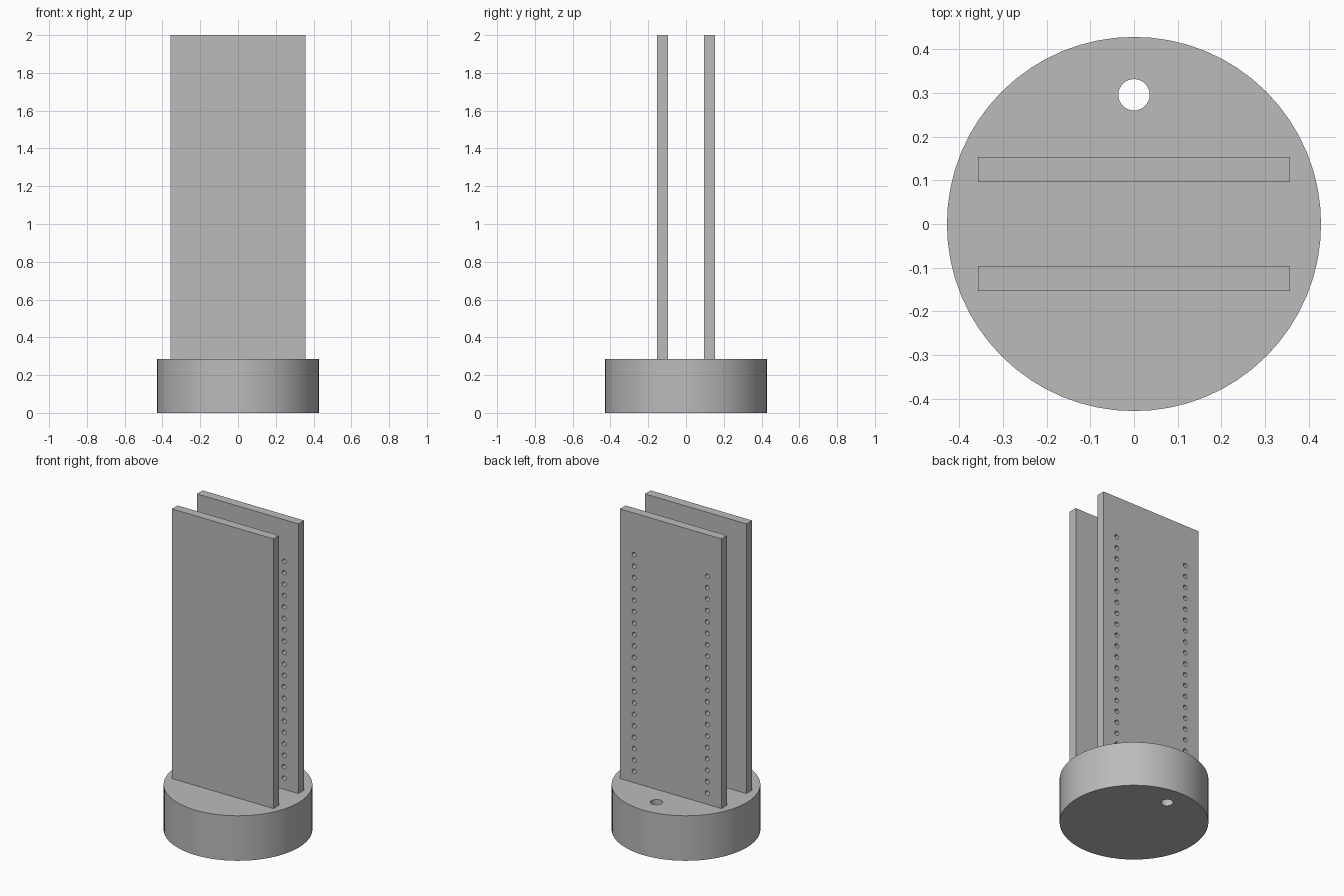
import bpy
import bmesh
from mathutils import Matrix, Vector
from math import radians

if "Cube" in bpy.data.objects:
    bpy.data.objects.remove(bpy.data.objects["Cube"], do_unlink=True)

grey = bpy.data.materials.new("plain grey")
grey.use_nodes = True
colour = (0.5, 0.5, 0.5, 1)
grey.diffuse_color = colour
grey.node_tree.nodes["Principled BSDF"].inputs["Base Color"].default_value = colour

BASE_H, BASE_R = 0.286, 0.4286
TOP = 2.0


def finish(name, bm):
    mesh = bpy.data.meshes.new(name)
    bm.to_mesh(mesh)
    bm.free()
    mesh.materials.append(grey)
    obj = bpy.data.objects.new(name, mesh)
    bpy.context.collection.objects.link(obj)
    return obj


def add_cylinder(bm, centre, radius, depth, sides, turn=Matrix()):
    bmesh.ops.create_cone(bm, cap_ends=True, segments=sides, radius1=radius,
                          radius2=radius, depth=depth,
                          matrix=Matrix.Translation(centre) @ turn)


def add_panel(name, y):
    bm = bmesh.new()
    size = Matrix.Diagonal((0.714, 0.057, TOP - BASE_H, 1))
    middle = Matrix.Translation((0, y, (TOP + BASE_H) / 2))
    bmesh.ops.create_cube(bm, size=1, matrix=middle @ size)
    return finish(name, bm)


def cut(obj, cutter):
    cutter.hide_render = True
    mod = obj.modifiers.new("holes", "BOOLEAN")
    mod.operation = "DIFFERENCE"
    mod.solver = "EXACT"
    mod.object = cutter
    bpy.context.view_layer.update()
    graph = bpy.context.evaluated_depsgraph_get()
    mesh = bpy.data.meshes.new_from_object(obj.evaluated_get(graph))
    obj.modifiers.clear()
    obj.data = mesh
    bpy.data.objects.remove(cutter, do_unlink=True)


# Round base with a cable hole behind the panels
bm = bmesh.new()
add_cylinder(bm, Vector((0, 0, BASE_H / 2)), BASE_R, BASE_H, 64)
base = finish("round_base", bm)
bm = bmesh.new()
add_cylinder(bm, Vector((0, 0.296, BASE_H / 2)), 0.036, 1, 32)
cut(base, finish("base_hole_cutter", bm))

# Upright panels
front_panel = add_panel("front_panel", -0.125)
back_panel = add_panel("back_panel", 0.125)

# Two columns of small holes through the back panel
bm = bmesh.new()
sideways = Matrix.Rotation(radians(90), 4, "X")
for x in (-0.257, 0.257):
    for row in range(20):
        spot = Vector((x, 0.125, 0.358 + row * 0.0725))
        add_cylinder(bm, spot, 0.0143, 0.2, 16, sideways)
cut(back_panel, finish("panel_hole_cutter", bm))

# Smooth the curved walls and keep the rims sharp
bpy.ops.object.select_all(action="DESELECT")
for obj in (base, back_panel):
    obj.select_set(True)
bpy.context.view_layer.objects.active = base
bpy.ops.object.shade_smooth_by_angle(angle=radians(30))
